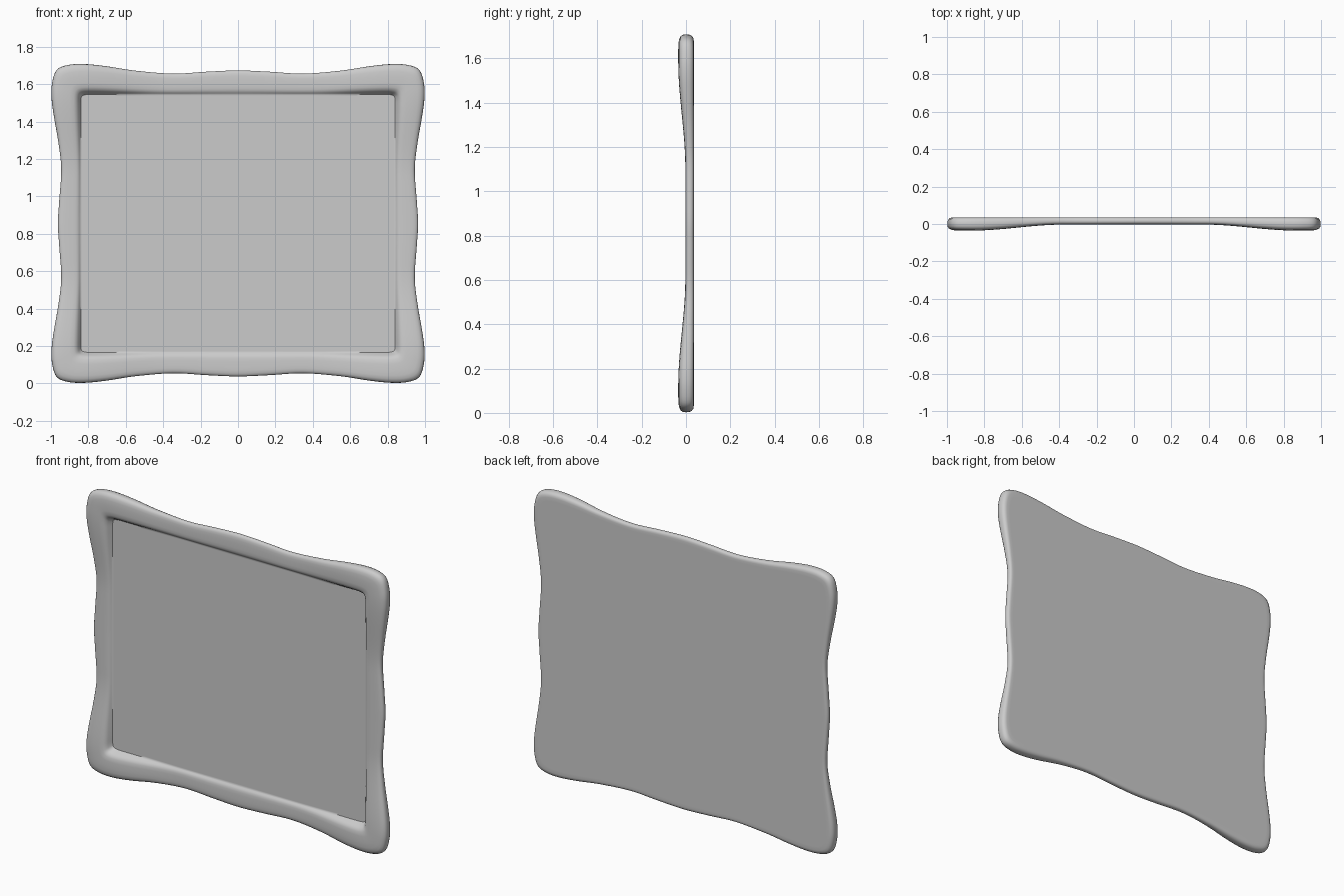
import bpy, bmesh, math
from mathutils import Vector

if "Cube" in bpy.data.objects:
    bpy.data.objects.remove(bpy.data.objects["Cube"])

CZ = 0.855      # centre height
BACK = 0.035    # flat back plane
PANEL = 0.012   # recessed panel plane
STEPS = 5

# one quarter of the wavy outer outline and of the opening, matched point for point
OUTER = [(0, .818), (.17, .811), (.35, .801), (.55, .817), (.7, .840), (.82, .852), (.91, .847),
         (.97, .82), (.994, .75), (.997, .67), (.984, .57), (.96, .43), (.945, .29), (.956, .12), (.963, 0)]
INNER = [(0, .69), (.17, .69), (.34, .69), (.52, .69), (.66, .69), (.77, .69), (.815, .688),
         (.834, .680), (.84, .66), (.84, .61), (.84, .53), (.84, .42), (.84, .29), (.84, .12), (.84, 0)]


def full_loop(quarter):
    """Mirror the quarter into a closed loop and smooth it with a Catmull-Rom curve."""
    right = quarter + [(x, -z) for x, z in quarter[-2::-1]]
    keys = [Vector(p) for p in right + [(-x, z) for x, z in right[-2:0:-1]]]
    n, out = len(keys), []
    for i in range(n):
        a, b, c, d = (keys[(i + k) % n] for k in (-1, 0, 1, 2))
        for j in range(STEPS):
            t = j / STEPS
            out.append(0.5 * (2 * b + (c - a) * t + (2 * a - 5 * b + 4 * c - d) * t * t
                              + (3 * b - a - 3 * c + d) * t ** 3))
    return out


def smooth(t):
    t = max(0, min(1, t))
    return t * t * (3 - 2 * t)


def front_y(p):
    """Front surface bulges forward towards the four corners."""
    d = math.hypot(max(0, 0.86 - abs(p.x)), max(0, 0.73 - abs(p.y)))
    return -0.003 - 0.032 * smooth(1 - d / 0.48)


# cross-section: (position from opening to rim, base plane, share of rise to the front)
SECTION = [(-.06, PANEL, 0), (0, PANEL, 0), (.04, PANEL, .22), (.09, PANEL, .55), (.15, PANEL, .8),
           (.24, PANEL, .95), (.38, PANEL, 1), (.6, PANEL, 1), (.76, BACK, .985), (.87, BACK, .94),
           (.95, BACK, .84), (.99, BACK, .7), (1, BACK, .5), (.99, BACK, .28), (.96, BACK, .13),
           (.9, BACK, .03), (.83, BACK, 0), (.7, BACK, 0)]

outer, inner = full_loop(OUTER), full_loop(INNER)
bm = bmesh.new()
rings = []
for s, base, rise in SECTION:
    ring = []
    for o, i in zip(outer, inner):
        p = i.lerp(o, s)
        y = base + (front_y(p) - base) * rise
        ring.append(bm.verts.new((p.x, y, p.y + CZ)))
    rings.append(ring)

# frame skin between neighbouring rings
n = len(outer)
for a, b in zip(rings, rings[1:]):
    for k in range(n):
        bm.faces.new((a[k], a[(k + 1) % n], b[(k + 1) % n], b[k]))
# flat recessed panel and flat back
bm.faces.new(rings[0])
bm.faces.new(rings[-1])
bmesh.ops.recalc_face_normals(bm, faces=bm.faces)

mesh = bpy.data.meshes.new("wavy_frame")
bm.to_mesh(mesh)
bm.free()
frame = bpy.data.objects.new("wavy_frame", mesh)
bpy.context.collection.objects.link(frame)
bpy.context.view_layer.objects.active = frame
frame.select_set(True)
bpy.ops.object.shade_smooth_by_angle(angle=math.radians(50))
